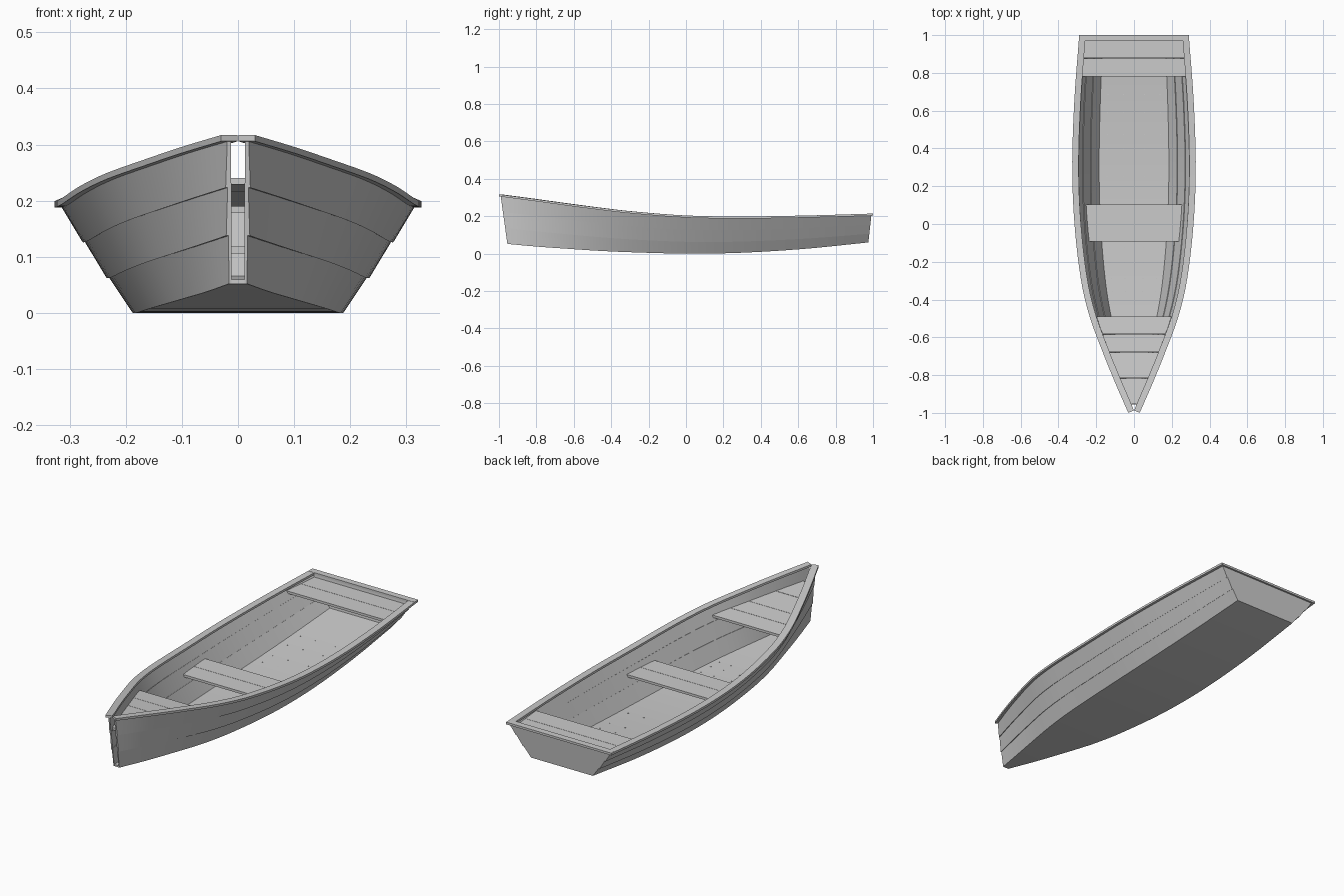
import bpy, bmesh
from mathutils import Vector

if "Cube" in bpy.data.objects:
    bpy.data.objects.remove(bpy.data.objects["Cube"])

# Hull lines: station positions, gunwale half width / height, bottom half width / height
YS = [-1, -.84, -.68, -.49, -.3, 0, .3, .65, 1]
GW = [.03, .1, .165, .235, .28, .315, .327, .316, .29]
GZ = [.317, .296, .274, .249, .227, .204, .199, .204, .214]
BW = [.016, .055, .092, .133, .16, .183, .19, .184, .17]
BZ = [.052, .038, .027, .015, .007, 0, .005, .026, .06]
N = 36
STATIONS = [-1 + 2 * i / N for i in range(N + 1)]


def curve(tab, y):
    """Smooth cubic interpolation of a hull line at y."""
    y = max(-1, min(1, y))
    i = max(k for k in range(len(YS) - 1) if YS[k] <= y)

    def slope(k):
        a, b = max(k - 1, 0), min(k + 1, len(YS) - 1)
        return (tab[b] - tab[a]) / (YS[b] - YS[a])
    h = YS[i + 1] - YS[i]
    t = (y - YS[i]) / h
    return ((2*t**3 - 3*t**2 + 1) * tab[i] + (t**3 - 2*t**2 + t) * h * slope(i)
            + (3*t**2 - 2*t**3) * tab[i+1] + (t**3 - t**2) * h * slope(i+1))


def bottom_pt(y):
    return Vector((curve(BW, y), y * .965 + .01, curve(BZ, y)))


def sheer_pt(y):
    return Vector((curve(GW, y) - .011, y * .991, curve(GZ, y) - .008))


def inner_width(y, z):
    """Half width inside the hull at a given y and z."""
    b, s = bottom_pt(y), sheer_pt(y)
    return max(.004, b.x + (s.x - b.x) * (z - b.z) / (s.z - b.z) - .006)


def sweep(name, sections, mirror=False):
    """Skin a row of closed sections and cap the ends."""
    bm = bmesh.new()
    rows = [[bm.verts.new(p) for p in s] for s in sections]
    n = len(rows[0])
    for a, b in zip(rows, rows[1:]):
        for j in range(n):
            bm.faces.new((a[j], a[(j+1) % n], b[(j+1) % n], b[j]))
    bm.faces.new(rows[0])
    bm.faces.new(rows[-1])
    bmesh.ops.recalc_face_normals(bm, faces=bm.faces)
    me = bpy.data.meshes.new(name)
    bm.to_mesh(me)
    bm.free()
    ob = bpy.data.objects.new(name, me)
    bpy.context.collection.objects.link(ob)
    if mirror:
        ob.modifiers.new("mirror", 'MIRROR')
    bpy.ops.object.select_all(action='DESELECT')
    bpy.context.view_layer.objects.active = ob
    ob.select_set(True)
    bpy.ops.object.shade_smooth_by_angle()
    return ob


# Overlapping side planks
def plank_section(y, k):
    b, s = bottom_pt(y), sheer_pt(y)
    d = s - b
    out = Vector((d.z, 0, -d.x)).normalized()
    lo = b.lerp(s, k / 3) + out * (.004 if k else 0)
    hi = b.lerp(s, (k + 1) / 3 + (.03 if k < 2 else 0))
    pts = [lo, hi, hi - out * .009, lo - out * .009]
    for p in pts[2:]:
        p.x = max(p.x, .012)
    return pts


for k in range(3):
    sweep(f"side_plank_{k + 1}", [plank_section(y, k) for y in STATIONS], True)


# Bottom
def bottom_section(y):
    p = bottom_pt(y)
    w = p.x
    return [(-w, p.y, p.z), (w, p.y, p.z), (w, p.y, p.z + .008), (-w, p.y, p.z + .008)]


sweep("bottom", [bottom_section(y) for y in STATIONS])

# Transom
b, s = bottom_pt(1), sheer_pt(1)
sweep("transom", [[(-b.x, b.y + o, b.z), (b.x, b.y + o, b.z),
                   (s.x, s.y + o, s.z), (-s.x, s.y + o, s.z)] for o in (0, -.018)])


# Gunwale rails, offset square to the sheer line
def rail_section(y):
    e = .004
    a, c = max(-1, y - e), min(1, y + e)
    tan = Vector((curve(GW, c) - curve(GW, a), c - a, 0)).normalized()
    nrm = Vector((tan.y, -tan.x, 0))
    p = Vector((curve(GW, y), y, curve(GZ, y)))
    q = p - nrm * .034
    q.x = max(q.x, .001)
    q.y = min(q.y, 1)
    dz = Vector((0, 0, .011))
    return [p, q, q - dz, p - dz]


sweep("gunwale", [rail_section(y) for y in STATIONS], True)
z = curve(GZ, 1)
sweep("stern_rail", [[(-x, y, z - .011), (x, y, z - .011), (x, y, z), (-x, y, z)]
                     for x, y in ((.287, .968), (.287, 1))])


# Seats made of boards fitted to the hull
def seat(name, pts, boards, th=.012):
    for (y0, z0), (y1, z1) in zip(pts, pts[1:]):
        for i in range(boards):
            secs = []
            for j in range(4):
                t = (i + j / 3 * .985) / boards
                y, z = y0 + (y1 - y0) * t, z0 + (z1 - z0) * t
                a, c = inner_width(y, z - th), inner_width(y, z)
                secs.append([(-a, y, z - th), (a, y, z - th), (c, y, z), (-c, y, z)])
            sweep(f"{name}_board", secs)


seat("bow_seat", [(-.49, .202), (-.68, .217), (-.955, .241)], 2)
seat("middle_seat", [(-.092, .118), (.105, .118)], 2)
seat("stern_seat", [(.78, .19), (.977, .19)], 2)

# Nail heads in the floor
bm = bmesh.new()
for y in (-.44, -.38, -.31, -.22, -.14, .25, .4, .48, .6, .7):
    for f in (-.75, -.3, .3, .75):
        c = bottom_pt(y)
        r = bmesh.ops.create_cone(bm, cap_ends=True, segments=6, radius1=.003,
                                  radius2=.003, depth=.002)
        bmesh.ops.translate(bm, verts=r["verts"], vec=(f * c.x, c.y, c.z + .0085))
me = bpy.data.meshes.new("floor_nails")
bm.to_mesh(me)
bm.free()
bpy.context.collection.objects.link(bpy.data.objects.new("floor_nails", me))
